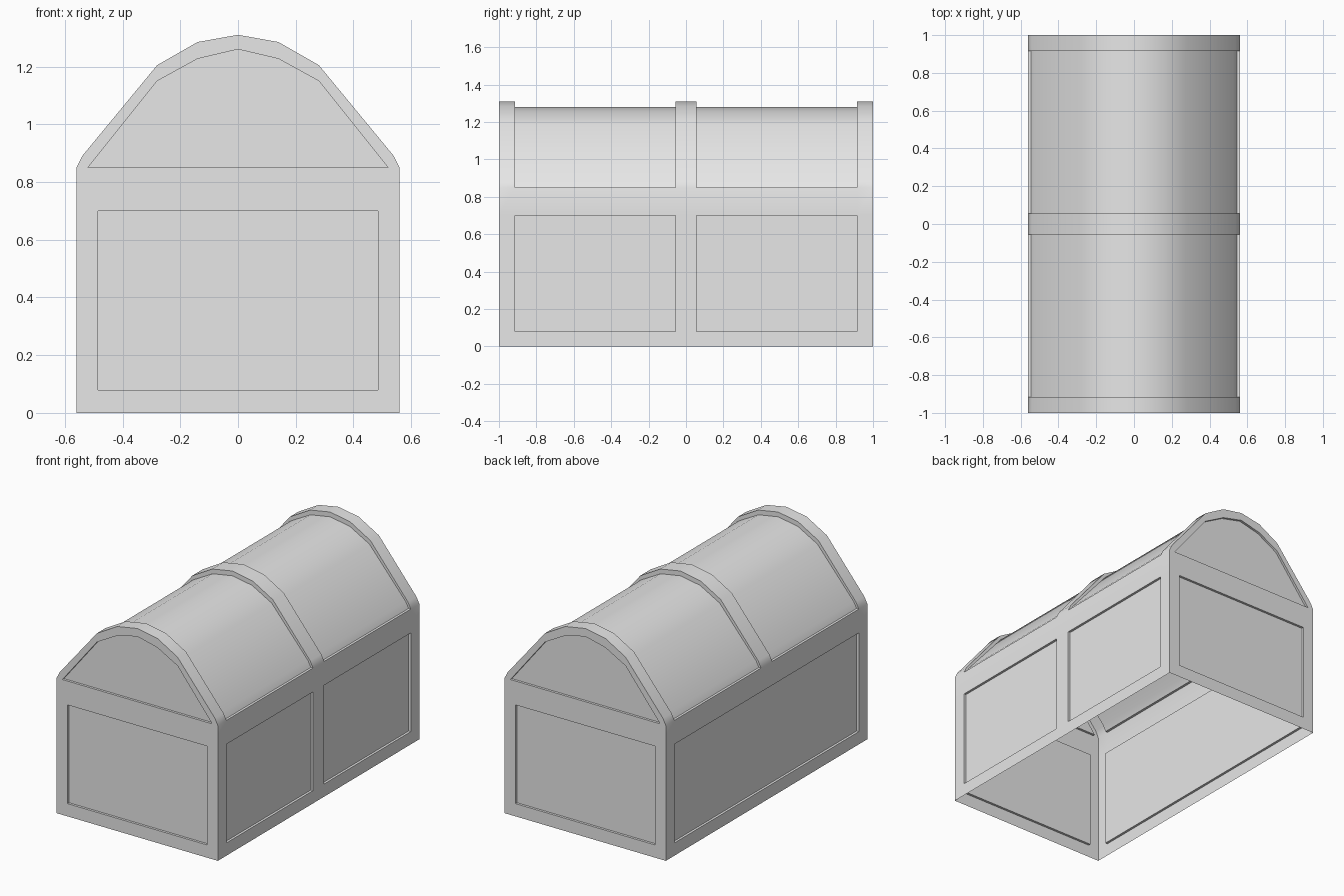
import bpy
import bmesh
import math

cube = bpy.data.objects.get("Cube")
if cube:
    bpy.data.objects.remove(cube, do_unlink=True)

HALF_W, LENGTH, WALL_TOP, RECESS = 0.56, 2.0, 0.85, 0.015

grey = bpy.data.materials.new("plain_grey")
grey.use_nodes = True
grey.diffuse_color = (0.8, 0.8, 0.8, 1)
grey.node_tree.nodes["Principled BSDF"].inputs["Base Color"].default_value = (0.8, 0.8, 0.8, 1)


def finish(bm, name):
    mesh = bpy.data.meshes.new(name)
    bm.to_mesh(mesh)
    bm.free()
    mesh.materials.append(grey)
    obj = bpy.data.objects.new(name, mesh)
    bpy.context.collection.objects.link(obj)
    bpy.ops.object.select_all(action="DESELECT")
    obj.select_set(True)
    bpy.context.view_layer.objects.active = obj
    bpy.ops.object.shade_smooth_by_angle(angle=math.radians(30))
    return obj


def mirrored(half):
    """Complete a right-hand outline whose last point is on the centre line."""
    return half + [(-x, z) for x, z in reversed(half[:-1])]


# Outline of the arched lid, from the right wall over to the left wall
arch = [(HALF_W, WALL_TOP), (0.54, 0.89), (0.28, 1.205), (0.14, 1.285), (0, 1.31)]
wall = [(HALF_W, 0), (HALF_W, 0.08), (HALF_W, 0.70)]
profile = mirrored(wall + arch)
stations = [-1, -0.915, -0.055, 0.055, 0.915, 1]


# Long walls and lid: one open shell with sunken panels between the bands
def is_panel(i, j):
    if 3 <= i <= 10 or i == 1:      # lid and right wall have a middle band
        return j in (1, 3)
    return i == 12 and 1 <= j <= 3  # left wall is one long panel


bm = bmesh.new()
grid = [[bm.verts.new((x, y, z)) for y in stations] for x, z in profile]
panels = []
for i in range(len(profile) - 1):
    for j in range(len(stations) - 1):
        face = bm.faces.new((grid[i][j], grid[i][j + 1], grid[i + 1][j + 1], grid[i + 1][j]))
        if is_panel(i, j):
            panels.append(face)

result = bmesh.ops.extrude_face_region(bm, geom=panels)
leftover = [f for f in panels if f.is_valid]
if leftover:
    bmesh.ops.delete(bm, geom=leftover, context="FACES")
for v in result["geom"]:
    if isinstance(v, bmesh.types.BMVert):
        if v.co.z > 0.8:
            v.co.x *= 0.973
            v.co.z = WALL_TOP + (v.co.z - WALL_TOP) * 0.934
        else:
            v.co.x *= 1 - RECESS / HALF_W
finish(bm, "walls_and_lid")


# End walls: a framed rectangle below a framed gable
def framed_panel(bm, outer, inner, open_bottom=False):
    y = -LENGTH / 2
    rim, lip, deep = ([bm.verts.new((x, d, z)) for x, z in pts]
                      for pts, d in ((outer, y), (inner, y), (inner, y + RECESS)))
    n = len(outer)
    for i in range(n):
        k = (i + 1) % n
        if not (open_bottom and k == 0):
            bm.faces.new((rim[i], rim[k], lip[k], lip[i]))
        bm.faces.new((lip[i], lip[k], deep[k], deep[i]))
    bm.faces.new(deep)


def rectangle(w, low, high):
    return [(-w, low), (w, low), (w, high), (-w, high)]


gable = mirrored([(0.52, WALL_TOP), (0.505, 0.869), (0.28, 1.15), (0.14, 1.227), (0, 1.26)])
for name, turn in (("front_end", 0), ("back_end", math.pi)):
    bm = bmesh.new()
    framed_panel(bm, rectangle(HALF_W, 0, WALL_TOP), rectangle(0.485, 0.08, 0.70))
    framed_panel(bm, mirrored(arch), gable, open_bottom=True)
    finish(bm, name).rotation_euler.z = turn
